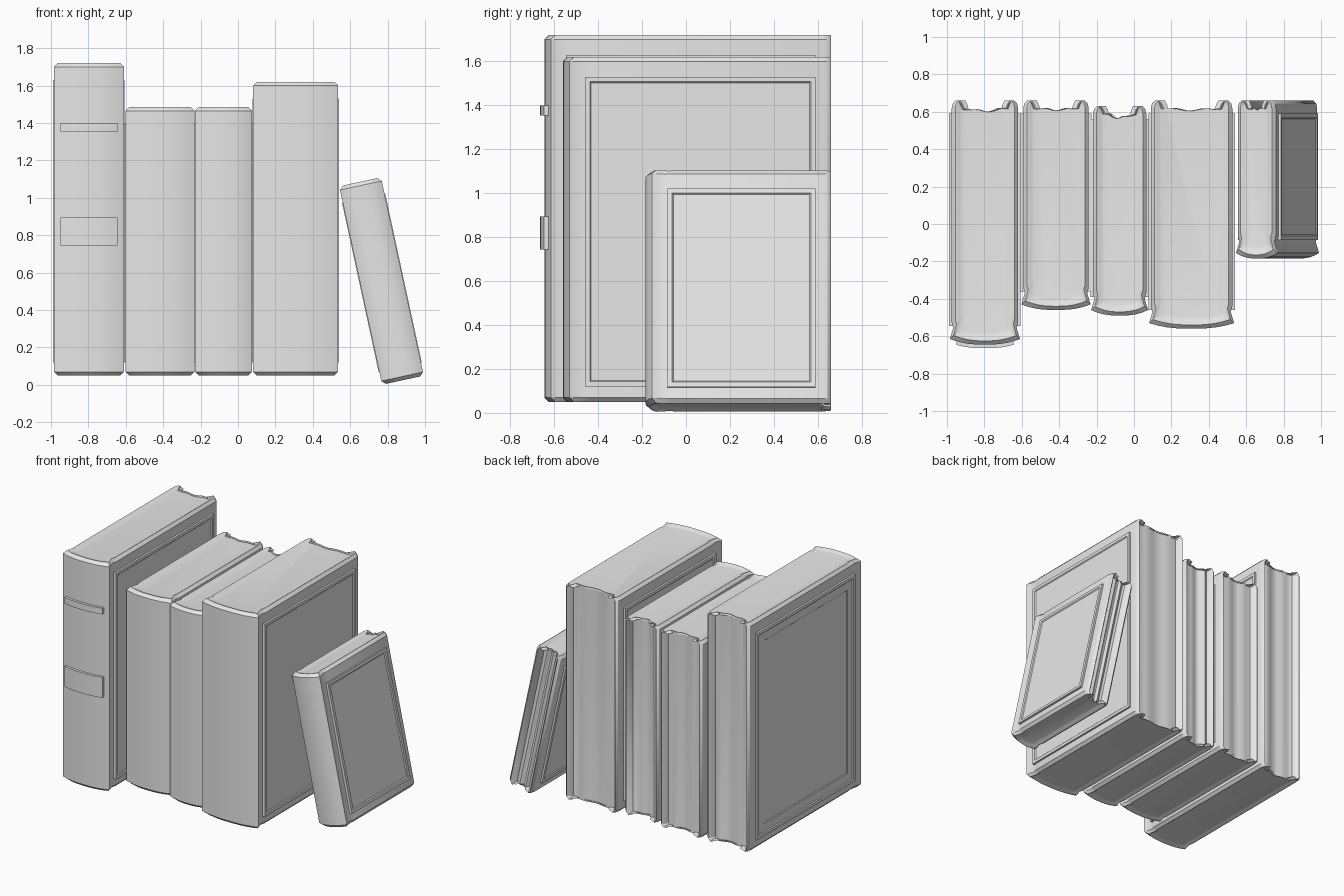
import bpy, bmesh, math

cube = bpy.data.objects.get("Cube")
if cube:
    bpy.data.objects.remove(cube, do_unlink=True)

GREY = (0.8, 0.8, 0.8, 1)
mat = bpy.data.materials.new("pale grey")
mat.use_nodes = True
mat.diffuse_color = GREY
mat.node_tree.nodes["Principled BSDF"].inputs["Base Color"].default_value = GREY


def loft(name, rings):
    """Join closed rings of points in order and cap both ends."""
    bm = bmesh.new()
    rows = [[bm.verts.new(p) for p in ring] for ring in rings]
    n = len(rows[0])
    for a, b in zip(rows, rows[1:]):
        for i in range(n):
            j = (i + 1) % n
            bm.faces.new((a[i], a[j], b[j], b[i]))
    bm.faces.new(rows[0][::-1])
    bm.faces.new(rows[-1])
    bmesh.ops.recalc_face_normals(bm, faces=bm.faces)
    mesh = bpy.data.meshes.new(name)
    bm.to_mesh(mesh)
    bm.free()
    obj = bpy.data.objects.new(name, mesh)
    bpy.context.collection.objects.link(obj)
    mesh.materials.append(mat)
    bpy.ops.object.select_all(action='DESELECT')
    obj.select_set(True)
    bpy.context.view_layer.objects.active = obj
    bpy.ops.object.shade_smooth_by_angle(angle=math.radians(32))
    return obj


def spine_arc(h, y, bulge, steps=10):
    """Shallow curve across the spine from -h to h."""
    ts = [2 * i / steps - 1 for i in range(steps + 1)]
    return [(h * t, y + bulge * abs(t) ** 2.5) for t in ts]


def plan(h, y0, y1, wave, phase):
    """Outline seen from above: rounded spine, hinges, cover tips, page edge."""
    right = [(h - .018, y0 + .09), (h - .010, y0 + .12), (h - .010, y1 - .04),
             (h - .016, y1 - .015), (h - .032, y1), (h - .048, y1 - .02), (h - .058, y1 - .045)]
    page = []
    inner = h - .075
    for i in range(9):
        t = 1 - i / 4
        dip = .045 + wave * (1 - t * t) + .006 * math.sin(5 * t + phase)
        page.append((inner * t, y1 - dip))
    left = [(-x, y) for x, y in reversed(right)]
    return spine_arc(h, y0, .03) + right + page + left


def board(name, side, x, ya, yb, za, zb, deep):
    """Thin raised cover panel with a stepped frame."""
    steps = [(0, -.01), (0, .014), (.022, .014), (.028, .008)]
    if deep:
        steps += [(.085, .008), (.09, .003)]
    rings = [[(side * (x + out), ya + d, za + d), (side * (x + out), yb - d, za + d),
              (side * (x + out), yb - d, zb - d), (side * (x + out), ya + d, zb - d)]
             for d, out in steps]
    return loft(name, rings)


def book(name, cx, width, y0, y1, z0, height, wave, phase, tilt=0, deep_left=False):
    h = width / 2
    outline = plan(h, y0, y1, wave, phase)

    def ring(inset, z):
        sx, sy = 1 - inset / h, 1 - inset / (y1 - y0)
        return [(x * sx, y1 + (y - y1) * sy, z) for x, y in outline]

    # Bevelled rims around slightly sunken page blocks
    ends = [(.06, .012), (.042, .009), (.026, .0), (.02, 0), (0, .02)]
    rings = [ring(d, z) for d, z in ends]
    rings += [ring(d, height - z) for d, z in reversed(ends)]
    parts = [loft(name, rings)]
    for side, label in ((-1, "right"), (1, "left")):
        parts.append(board(f"{name}_{label}_board", side, h - .010, y0 + .10, y1 - .07,
                           .07, height - .09, deep_left and side < 0))
    for p in parts:
        p.location = (cx, 0, z0)
        p.rotation_euler.y = tilt


book("tall_book", -.797, .375, -.645, .66, .05, 1.67, .012, .5, deep_left=True)
book("second_book", -.417, .37, -.46, .66, .05, 1.435, .005, 1.5)
book("third_book", -.077, .305, -.49, .63, .05, 1.435, .018, 3)
book("thick_book", .308, .455, -.56, .66, .05, 1.57, .006, 2)
book("leaning_book", .882, .228, -.185, .66, .025, 1.085, .0, 1, tilt=math.radians(-12.2))

# Raised bands around the tall book's spine
for name, za, zb in (("upper_spine_band", 1.355, 1.40), ("lower_spine_band", .745, .895)):
    front = spine_arc(.152, -.664, .018)
    back = [(x, y + .03) for x, y in reversed(front)]
    band = loft(name, [[(x, y, z) for x, y in front + back] for z in (za, zb)])
    band.location.x = -.797
